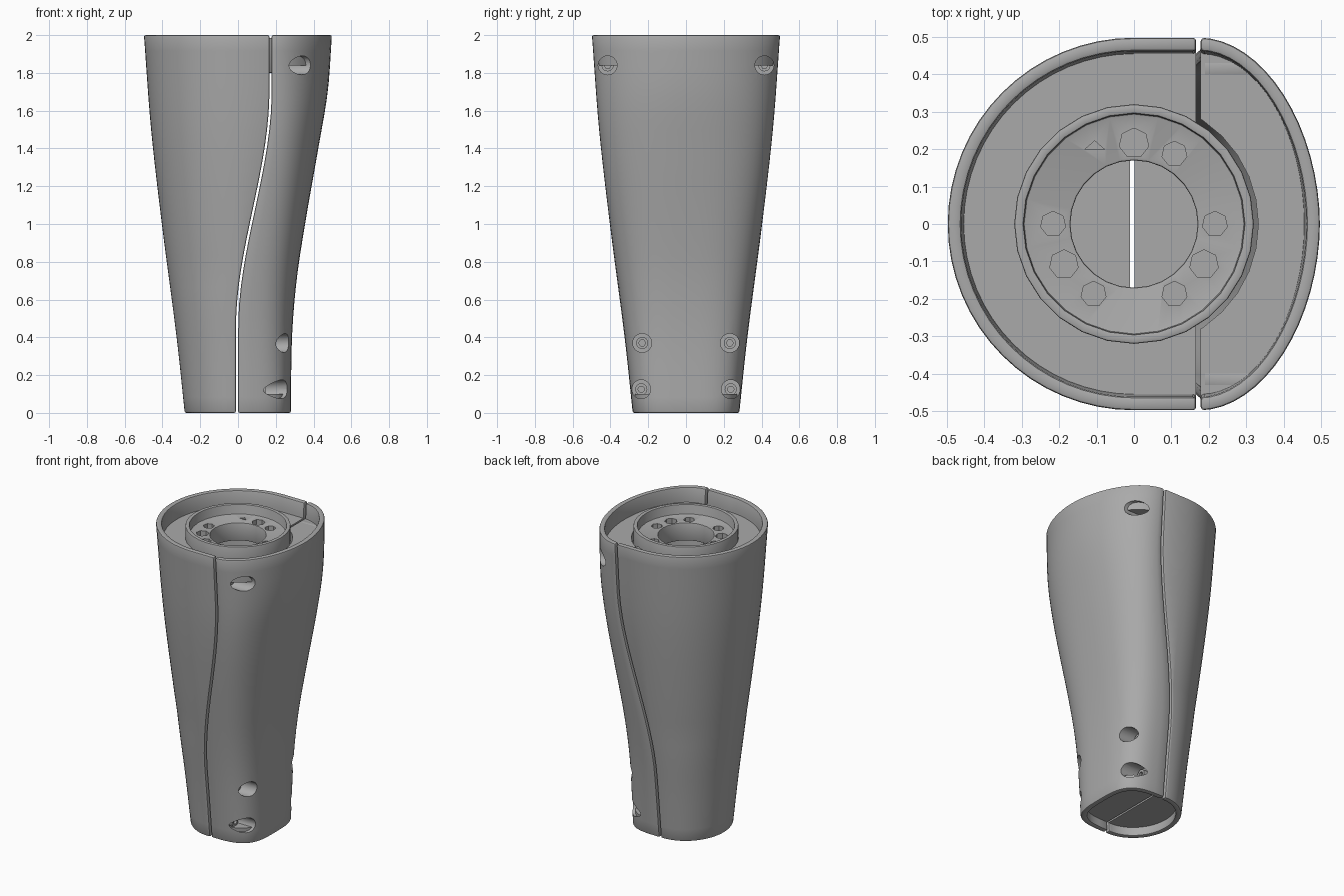
import bpy, bmesh, math
from mathutils import Matrix, Vector

cube = bpy.data.objects.get("Cube")
if cube:
    bpy.data.objects.remove(cube)

grey = bpy.data.materials.new("plain_grey")
grey.use_nodes = True
colour = (0.4, 0.4, 0.4, 1)
grey.diffuse_color = colour
grey.node_tree.nodes["Principled BSDF"].inputs["Base Color"].default_value = colour

GAP = 0.006
WALL = 0.036
LEVELS = [2 * i / 24 for i in range(25)]


def interp(table, z):
    """Smooth Catmull-Rom reading of a (height, value) table."""
    n = len(table)
    for i in range(n - 1):
        if z <= table[i + 1][0] or i == n - 2:
            (z0, a), (z1, b) = table[i], table[i + 1]
            zp, p = table[max(i - 1, 0)]
            zn, q = table[min(i + 2, n - 1)]
            h = z1 - z0
            t = (z - z0) / h
            m0, m1 = (b - p) / (z1 - zp) * h, (q - a) / (zn - z0) * h
            return ((2*t**3 - 3*t*t + 1) * a + (t**3 - 2*t*t + t) * m0
                    + (3*t*t - 2*t**3) * b + (t**3 - t*t) * m1)


def radius(z):
    return interp([(0, .282), (.4, .325), (1, .403), (1.5, .46), (2, .498)], z)


def cover_reach(z):
    return interp([(0, .28), (.4, .286), (.7, .31), (1, .355), (1.4, .425), (1.7, .475), (2, .497)], z)


def seam(z):
    t = min(max((z - .45) / 1.25, 0), 1)
    return -.005 + .177 * t * t * (3 - 2 * t)


def body_path(z, inset):
    """Rounded side of the section, running from seam to seam."""
    r, x = radius(z) - inset, seam(z) - GAP
    c = min(0, x - .015)
    arc = [(c - (r + c) * math.sin(a), r * math.cos(a))
           for a in (math.pi * i / 32 for i in range(33))]
    return [(x, r)] + arc + [(x, -r)]


def cover_path(z, inset):
    """Blunter side of the section, with softened corners."""
    r, x = radius(z) - inset, seam(z) + GAP
    reach = cover_reach(z) - inset - x
    e = 2 / (3.4 - .75 * z)
    half = [(x + reach * math.sin(a) ** e, r * max(math.cos(a), 0) ** e)
            for a in (math.pi / 2 * i / 16 for i in range(16))]
    return half + [(x + reach, 0)] + [(px, -py) for px, py in reversed(half)]


def make_object(name, bm):
    bmesh.ops.recalc_face_normals(bm, faces=bm.faces)
    mesh = bpy.data.meshes.new(name)
    bm.to_mesh(mesh)
    bm.free()
    mesh.materials.append(grey)
    obj = bpy.data.objects.new(name, mesh)
    bpy.context.collection.objects.link(obj)
    return obj


def loft(name, path, levels, outer=0, inner=None):
    """Stack sections into a solid, or into a wall if inner is given."""
    bm = bmesh.new()
    rows = []
    for z in levels:
        pts = path(z, outer)
        if inner is not None:
            pts = pts + path(z, inner)[::-1]
        rows.append([bm.verts.new((x, y, z)) for x, y in pts])
    n = len(rows[0])
    for a, b in zip(rows, rows[1:]):
        for i in range(n):
            j = (i + 1) % n
            bm.faces.new((a[i], a[j], b[j], b[i]))
    for row in (rows[0], rows[-1]):
        if inner is None:
            bm.faces.new(row)
        else:
            for i in range(n // 2 - 1):
                bm.faces.new((row[i], row[i + 1], row[n - 2 - i], row[n - 1 - i]))
    return make_object(name, bm)


def rods(name, items, sides, along_x=False):
    """Cylinders given as (start point, length, radius)."""
    bm = bmesh.new()
    turn = Matrix.Rotation(math.pi / 2, 4, 'Y') if along_x else Matrix()
    for start, length, r in items:
        place = Matrix.Translation(Vector(start)) @ turn @ Matrix.Translation((0, 0, length / 2))
        bmesh.ops.create_cone(bm, cap_ends=True, segments=sides, radius1=r, radius2=r,
                              depth=length, matrix=place)
    return make_object(name, bm)


def bake(obj):
    deps = bpy.context.evaluated_depsgraph_get()
    mesh = bpy.data.meshes.new_from_object(obj.evaluated_get(deps))
    obj.modifiers.clear()
    obj.data = mesh


def bevel(obj, width):
    mod = obj.modifiers.new("soft_edges", 'BEVEL')
    mod.width, mod.segments = width, 2
    mod.limit_method, mod.angle_limit = 'ANGLE', math.radians(45)
    bake(obj)


def boolean(obj, other, operation='DIFFERENCE'):
    mod = obj.modifiers.new("cut", 'BOOLEAN')
    mod.object, mod.operation, mod.solver = other, operation, 'EXACT'
    bake(obj)


parts, helpers = [], []

# Outer walls of the two halves
body = loft("main_shell", body_path, LEVELS, 0, WALL)
cover = loft("side_cover", cover_path, LEVELS, 0, WALL)
for wall in (body, cover):
    bevel(wall, .009)
    parts.append(wall)

# Recessed end floors, cleared around the central collar
collar_space = rods("collar_space", [((0, 0, 1.7), .5, .31)], 32)
collar_clearance = rods("collar_clearance", [((0, 0, 1.7), .5, .332)], 32)
helpers += [collar_space, collar_clearance]
for label, path, clear in (("main", body_path, collar_space), ("cover", cover_path, collar_clearance)):
    top = loft(label + "_top_floor", path, (1.84, 1.9), .02)
    boolean(top, clear)
    parts += [top, loft(label + "_bottom_floor", path, (.06, .1), .015)]

# Collar with raised rim and central bore
bm = bmesh.new()
profile = [(.17, 1.8), (.17, 1.92), (.295, 1.92), (.295, 1.985), (.32, 1.985), (.32, 1.8)]
ring = [bm.verts.new((r, 0, z)) for r, z in profile]
edges = [bm.edges.new((ring[i], ring[(i + 1) % len(ring)])) for i in range(len(ring))]
bmesh.ops.spin(bm, geom=ring + edges, cent=(0, 0, 0), axis=(0, 0, 1),
               angle=2 * math.pi, steps=28, use_duplicate=False)
bmesh.ops.remove_doubles(bm, verts=bm.verts, dist=.0005)
collar = make_object("top_collar", bm)
bevel(collar, .005)

# Blind bolt holes around the bore
bolt_holes = []
for degrees, size in ((90, .04), (60, .034), (0, .034), (-30, .039), (-60, .034),
                      (-120, .034), (-150, .039), (180, .034)):
    a = math.radians(degrees)
    bolt_holes.append(((.216 * math.cos(a), .216 * math.sin(a), 1.86), .2, size))
hole_cutter = rods("bolt_hole_cutter", bolt_holes, 7)
sliver = rods("sliver_cutter", [((0, 0, 1.88), .2, .03)], 3)
sliver.data.transform(Matrix.Translation((-.105, .207, 0)) @ Matrix.Diagonal((1, .5, 1, 1)))
for cutter in (hole_cutter, sliver):
    boolean(collar, cutter)
    helpers.append(cutter)
parts.append(collar)

# Counterbored screw pockets in the cover: height, offset, pocket floor
pockets = [(z, side * y, x) for z, y, x in ((.125, .237, .12), (.37, .232, .14), (1.84, .415, .22))
           for side in (-1, 1)]
drill = rods("pocket_cutter", [((x, y, z), .6, .05) for z, y, x in pockets], 24, True)
core = loft("cover_core", cover_path, LEVELS, .012)
bosses = rods("screw_bosses", [((x - .03, y, z), .5, .062) for z, y, x in pockets], 24, True)
boolean(bosses, core, 'INTERSECT')
for obj in (bosses, cover):
    boolean(obj, drill)
parts.append(bosses)

# Socket head screws
heads = rods("screw_heads", [((x - .005, y, z), .03, .032) for z, y, x in pockets], 20, True)
sockets = rods("socket_cutter", [((x + .008, y, z), .1, .018) for z, y, x in pockets], 6, True)
boolean(heads, sockets)
parts.append(heads)
helpers += [drill, core, sockets]

for helper in helpers:
    bpy.data.objects.remove(helper)

# Smooth shading with crisp edges
bpy.ops.object.select_all(action='DESELECT')
for part in parts:
    part.select_set(True)
bpy.context.view_layer.objects.active = body
bpy.ops.object.shade_smooth_by_angle(angle=math.radians(30))
